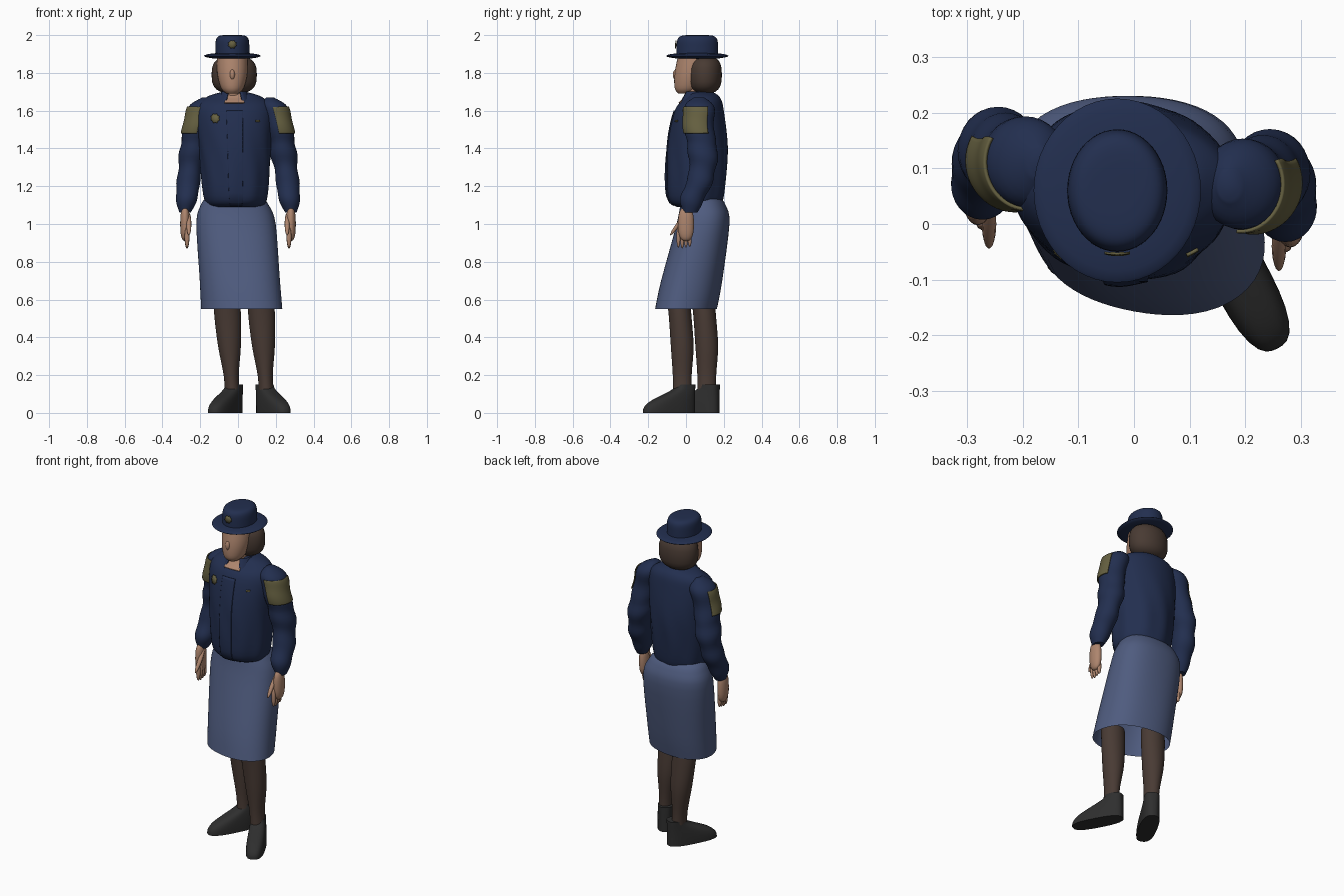
import bpy, bmesh
from math import sin, cos, pi, radians

cube = bpy.data.objects.get("Cube")
if cube:
    bpy.data.objects.remove(cube, do_unlink=True)


def material(name, *rgb):
    color = [(c / 255) ** 2.2 for c in rgb] + [1]
    mat = bpy.data.materials.new(name)
    mat.use_nodes = True
    mat.diffuse_color = color
    mat.node_tree.nodes["Principled BSDF"].inputs["Base Color"].default_value = color
    return mat


NAVY = material("navy cloth", 39, 50, 80)
SLATE = material("slate blue cloth", 80, 92, 126)
SKIN = material("skin", 172, 132, 109)
STOCKING = material("dark brown stocking", 74, 61, 55)
LEATHER = material("black leather", 50, 50, 50)
HAIR = material("brown hair", 74, 61, 54)
GOLD = material("dull gold", 102, 97, 67)


def finish(name, bm, mat, thickness=0):
    bmesh.ops.recalc_face_normals(bm, faces=bm.faces)
    mesh = bpy.data.meshes.new(name)
    bm.to_mesh(mesh)
    bm.free()
    mesh.materials.append(mat)
    part = bpy.data.objects.new(name, mesh)
    bpy.context.collection.objects.link(part)
    if thickness:
        solidify = part.modifiers.new("thickness", "SOLIDIFY")
        solidify.thickness = thickness
        solidify.offset = 0
    bpy.ops.object.select_all(action="DESELECT")
    part.select_set(True)
    bpy.context.view_layer.objects.active = part
    bpy.ops.object.shade_smooth_by_angle(angle=radians(50))
    return part


# A ring is (centre x, centre y, height, radius x, radius y)
def column(x_first, x_last, *rings):
    """Upright stack of (height, centre y, radius x, radius y), leaning evenly in x."""
    first, last = rings[0][0], rings[-1][0]
    return [(x_first + (x_last - x_first) * (z - first) / (last - first), y, z, rx, ry)
            for z, y, rx, ry in rings]


def ellipsoid(center, radii, low=-1, boxy=1, count=12):
    """Rings of an ellipsoid; low=0 keeps the upper half, boxy squares the profile."""
    (x, y, z), (rx, ry, rz) = center, radii
    rings = []
    for i in range(count + 1):
        lat = radians(88) * (low + (1 - low) * i / count)
        wide, up = cos(lat) ** (1 / boxy), abs(sin(lat)) ** (1 / boxy)
        rings.append((x, y, z + (up if lat > 0 else -up) * rz, rx * wide, ry * wide))
    return rings


def no_folds(angle, height):
    return 0


def surface_point(rings, t, angle, offset=0, folds=no_folds):
    """Point on the smooth skin through the rings."""
    i = min(int(t), len(rings) - 2)
    f = t - i
    near = [rings[max(0, min(len(rings) - 1, i + k))] for k in range(-1, 3)]
    x, y, z, rx, ry = [
        b + f * (c - a + f * (2 * a - 5 * b + 4 * c - d + f * (3 * (b - c) + d - a))) / 2
        for a, b, c, d in zip(*near)]
    swell = 1 + folds(angle, z)
    return (x + (rx * swell + offset) * cos(angle), y + (ry * swell + offset) * sin(angle), z)


def ring_position(rings, height):
    for i, (low, high) in enumerate(zip(rings, rings[1:])):
        if min(low[2], high[2]) <= height <= max(low[2], high[2]):
            return i + (height - low[2]) / (high[2] - low[2])
    return 0


def bridge(bm, rows, closed):
    count = len(rows[0])
    for row, above in zip(rows, rows[1:]):
        for j in range(count if closed else count - 1):
            k = (j + 1) % count
            bm.faces.new((row[j], row[k], above[k], above[j]))


def loft(name, rings, mat, sides=32, steps=4, open_bottom=False, folds=no_folds):
    bm = bmesh.new()
    rows = [[bm.verts.new(surface_point(rings, i / steps, 2 * pi * j / sides, folds=folds))
             for j in range(sides)] for i in range((len(rings) - 1) * steps + 1)]
    bridge(bm, rows, True)
    bm.faces.new(rows[-1])
    if not open_bottom:
        bm.faces.new(rows[0])
    return finish(name, bm, mat)


def patch(name, rings, mat, start, end, bottom, top, offset=0.004, count=24, folds=no_folds):
    """Thin plate lying on a loft between two angles and two heights."""
    bm = bmesh.new()
    rows = []
    for i in range(count + 1):
        t = ring_position(rings, bottom + (top - bottom) * i / count)
        rows.append([bm.verts.new(surface_point(
            rings, t, radians(start + (end - start) * j / count), offset, folds))
            for j in range(count + 1)])
    bridge(bm, rows, False)
    return finish(name, bm, mat, thickness=0.006)


def badge(name, rings, angle, height, spread, size, folds=no_folds):
    """Star-edged plate lying on a loft."""
    bm = bmesh.new()

    def vert(reach, turn):
        t = ring_position(rings, height + size * reach * sin(turn))
        return bm.verts.new(surface_point(
            rings, t, radians(angle + spread * reach * cos(turn)), 0.006, folds))
    middle = vert(0, 0)
    rim = [vert(1 if i % 2 else 0.8, pi * i / 8) for i in range(16)]
    for i, corner in enumerate(rim):
        bm.faces.new((middle, rim[i - 1], corner))
    return finish(name, bm, GOLD, thickness=0.004)


# Jacket, gathered above the waist, with an open neckline
def gathers(angle, height):
    return 0.02 * sin(9 * angle + 2 * sin(9 * height)) * max(0, 1 - 3 * abs(height - 1.25))


torso = column(-.01, -.02, (1.09, .06, .14, .11), (1.15, .05, .17, .15), (1.4, .06, .19, .16),
               (1.6, .07, .2, .13), (1.67, .09, .15, .09), (1.7, .08, .06, .06))
loft("jacket_body", torso, NAVY, sides=64, steps=6, folds=gathers)
patch("jacket_placket", torso, NAVY, -102, -78, 1.11, 1.6, offset=.002, folds=gathers)
badge("chest_badge", torso, -120, 1.55, 8, .03, folds=gathers)
patch("name_bar", torso, GOLD, -57, -50, 1.53, 1.54, count=4)
patch("open_neckline", torso, SKIN, -106, -74, 1.63, 1.69)
collar = column(-.02, -.02, (1.62, .05, .1, .1), (1.7, .06, .06, .06))
patch("collar", collar, NAVY, -62, 242, 1.62, 1.7)

# Sleeves, shoulder patches and hands
arm = [(.17, .07, 1.67, .02), (.19, .07, 1.62, .07), (.22, .07, 1.5, .07), (.24, .09, 1.38, .07),
       (.26, .08, 1.25, .06), (.27, .04, 1.15, .06), (.28, .02, 1.06, .03)]
FINGERS = ("index", "middle", "ring", "little")


def creases(angle, height):
    return (0.06 if height < 1.46 else 0.03) * sin(48 * (height - 1.46) + sin(angle))


for side, sign, back in (("left", 1, 0), ("right", -1, .04)):
    def place(rings):
        return [(sign * x, y + back, z, rx, ry) for x, y, z, rx, ry in rings]
    sleeve = place([(*ring, ring[-1] + .008) for ring in arm])
    loft(side + "_sleeve", sleeve, NAVY, steps=6, folds=creases)
    outward = 90 - 90 * sign
    patch(side + "_shoulder_patch", sleeve, GOLD, outward - 95 * sign, outward + 32 * sign,
          1.48, 1.62, folds=creases)
    loft(side + "_palm", place(ellipsoid((.28, 0, 1.0), (.026, .042, .09), boxy=1.3)), SKIN, steps=1)
    for i, finger in enumerate(FINGERS):
        shape = ellipsoid((.27, .02 * i - .04, .93), (.013, .011, .06 - .005 * abs(i - 1)))
        loft(f"{side}_{finger}_finger", place(shape), SKIN, sides=10, steps=1)
    thumb = [(x, y + (z - 1) * .7, z, rx, ry)
             for x, y, z, rx, ry in ellipsoid((.26, -.04, 1), (.013, .014, .06))]
    loft(side + "_thumb", place(thumb), SKIN, sides=10, steps=1)


# Pencil skirt, open at the hem and pulled along the stride
def stride(angle, height):
    return 0.05 * sin(2 * angle) ** 2 - 0.2 * sin(2 * angle) * max(0, 1 - height)


skirt = column(.02, -.02, (.55, 0, .21, .16), (.7, .03, .21, .16), (1, .09, .21, .14),
               (1.1, .09, .18, .12), (1.14, .08, .15, .1))
loft("skirt", skirt, SLATE, sides=64, open_bottom=True, folds=stride)

# Legs and shoes; the shoe shortens from sole to ankle with the heel kept in place
shoe = []
for i in range(11):
    toe = (1 + cos(pi * (i / 10) ** 1.3)) / 2
    length = .05 + .1 * toe
    shoe.append((0, .07 - length, .015 * i, .042 + .01 * toe, length))
for side, sign, x, y in (("left", 1, .15, -.02), ("right", -1, -.03, .11)):
    leg = column(x, x - .03, (.1, y, .04, .05), (.2, y, .04, .05), (.35, y, .06, .06),
                 (.5, y - .01, .07, .06), (.6, y - .02, .07, .06))
    loft(side + "_leg", leg, STOCKING)
    foot = loft(side + "_shoe", shoe, LEATHER, steps=2,
                folds=lambda angle, height: 0.1 * sin(2 * angle) ** 2)
    foot.location = (x, y, 0)
    foot.rotation_euler.z = radians(28 * sign)

# Neck and head
neck = column(-.02, -.03, (1.6, .06, .05, .05), (1.75, .04, .05, .05))
loft("neck", neck, SKIN)
face = column(-.03, -.03, (1.69, -.01, .03, .03), (1.72, .01, .06, .07), (1.8, .03, .08, .09),
              (1.9, .05, .08, .09))
loft("face", face, SKIN)
loft("nose", ellipsoid((-.03, -.05, 1.79), (.015, .02, .03)), SKIN, steps=1)
loft("hair", ellipsoid((-.02, .1, 1.79), (.12, .09, .1), boxy=1.4), HAIR, steps=1)

# Brimmed hat
center = (-.03, .06, 1.89)
loft("hat_brim", ellipsoid(center, (.15, .165, .018)), NAVY, sides=48, steps=1)
crown = ellipsoid(center, (.09, .11, .11), low=0, boxy=3)
loft("hat_crown", crown, NAVY, sides=48, steps=1)
badge("hat_badge", crown, -90, 1.95, 15, .024)
